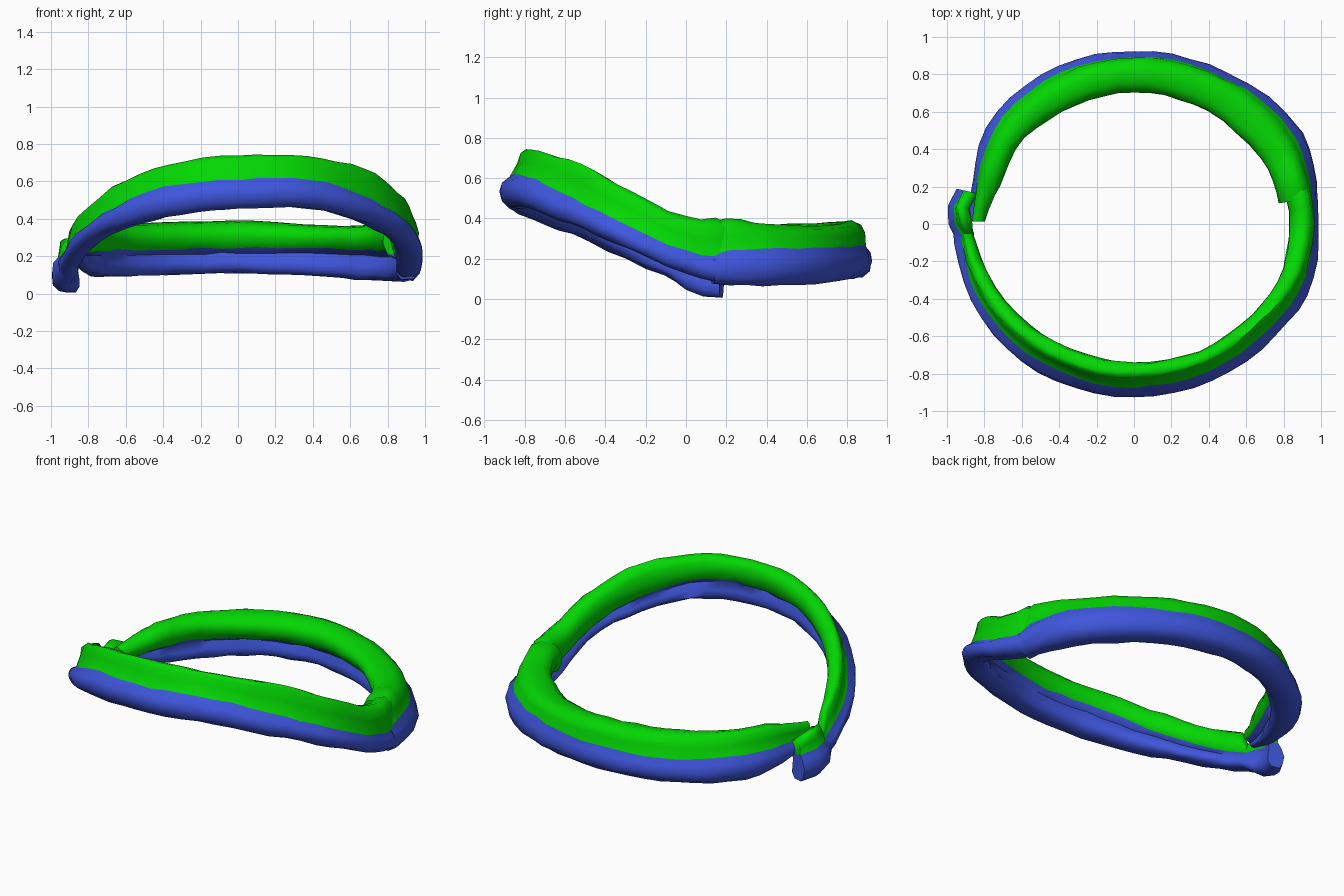
import bpy, bmesh, math, random
from mathutils import Vector

if "Cube" in bpy.data.objects:
    bpy.data.objects.remove(bpy.data.objects["Cube"])

random.seed(4)


def material(name, rgb):
    m = bpy.data.materials.new(name)
    m.diffuse_color = (*rgb, 1)
    m.use_nodes = True
    m.node_tree.nodes["Principled BSDF"].inputs["Base Color"].default_value = m.diffuse_color
    return m


BLUE = material("blue", (0.05, 0.095, 0.73))
GREEN = material("green", (0.001, 0.68, 0.001))
A, B = 0.99, 0.925  # radii of the outer oval

# angle, scale, bottom z, colour seam z, top z, green inset, green width, blue width
FRONT = [
    (168, .975, .01, .17, .25, .03, .08, .10),
    (174, 1.015, .01, .19, .30, .04, .08, .13),
    (180, 1.005, .05, .20, .29, .05, .08, .12),
    (183.5, .975, .09, .20, .215, .05, .05, .11),
    (187, .975, .12, .22, .35, .04, .07, .10),
    (200, .98, .20, .30, .43, .05, .09, .12),
    (220, .995, .32, .43, .57, .07, .10, .14),
    (245, 1.0, .41, .57, .69, .085, .105, .155),
    (270, 1.0, .455, .61, .74, .085, .10, .155),
    (295, 1.0, .455, .61, .735, .085, .09, .155),
    (320, 1.0, .37, .50, .67, .075, .095, .15),
    (336, 1.02, .28, .40, .57, .06, .115, .14),
    (360, 1.0, .13, .24, .41, .02, .14, .14),
    (370, 1.005, .085, .21, .40, .02, .15, .13),
    (374, 1.005, .08, .21, .38, .03, .15, .11),
]
BACK = [
    (9, 1.0, .08, .22, .38, .03, .18, .13),
    (14, 1.02, .07, .24, .40, .04, .185, .15),
    (30, 1.05, .065, .25, .37, .06, .20, .18),
    (45, 1.035, .075, .255, .365, .045, .215, .18),
    (60, 1.01, .09, .26, .37, .03, .205, .17),
    (90, 1.0, .11, .26, .39, .025, .195, .17),
    (120, 1.0, .10, .25, .38, .045, .185, .17),
    (145, .975, .09, .25, .37, .055, .14, .17),
    (158, .93, .11, .24, .36, .035, .135, .13),
    (168, .90, .14, .23, .33, .02, .11, .08),
    (179, .90, .20, .225, .30, .02, .07, .05),
]


def resample(rows, step=6):
    """Smooth the stations with a Catmull-Rom curve."""
    out = []
    for i in range(len(rows) - 1):
        p0, p1, p2 = rows[max(i - 1, 0)], rows[i], rows[i + 1]
        p3 = rows[min(i + 2, len(rows) - 1)]
        n = max(1, round((p2[0] - p1[0]) / step))
        for k in range(n):
            t = k / n
            row = [.5 * (2 * b + (c - a) * t + (2 * a - 5 * b + 4 * c - d) * t * t
                         + (3 * b - a - 3 * c + d) * t ** 3)
                   for a, b, c, d in zip(p0, p1, p2, p3)]
            row[0] = p1[0] + (p2[0] - p1[0]) * t
            out.append(row)
    return out + [list(rows[-1])]


def section(zb, zs, zt, inset, tg, tb):
    """Closed outline as (distance inward, height)."""
    h, g = zs - zb, zt - zs
    return [
        (.3 * tb, zb), (.07 * tb, zb + .2 * h), (0, zb + .5 * h),
        (.01, zb + .78 * h), (.02 + inset * .4, zs),             # outer seam
        (inset + .05 * tg, zs + .5 * g), (inset + .17 * tg, zs + .85 * g),
        (inset + .4 * tg, zt), (inset + .75 * tg, zt - .012),
        (inset + .96 * tg, zs + .7 * g), (inset + tg, zs + .3 * g),
        (max(tb * .85, inset + .85 * tg), zs - .1 * h),          # inner seam
        (tb * .88, zb + .72 * h),
        (tb * .97, zb + .45 * h), (tb, zb + .2 * h), (tb * .8, zb + .01 * h),
    ]


SEAM_OUT, SEAM_IN = 4, 11


def strap(name, rows):
    bm = bmesh.new()
    rings = []
    for ang, s, zb, zs, zt, inset, tg, tb in resample(rows):
        a = math.radians(ang)
        c, sn = math.cos(a), math.sin(a)
        base = Vector((A * c * s, B * sn * s, 0))
        inward = -Vector((c / A, sn / B, 0)).normalized()
        ring = []
        for u, z in section(zb, zs, zt, inset, tg, tb):
            u += random.uniform(-.005, .005)
            z += random.uniform(-.005, .005)
            ring.append(bm.verts.new(base + inward * u + Vector((0, 0, max(z, 0)))))
        rings.append(ring)
    n = len(rings[0])
    for r0, r1 in zip(rings, rings[1:]):
        for j in range(n):
            k = (j + 1) % n
            f = bm.faces.new((r0[j], r0[k], r1[k], r1[j]))
            f.material_index = 1 if SEAM_OUT <= j < SEAM_IN else 0
    # two-colour end caps
    for r in (rings[0], rings[-1]):
        bm.faces.new(r[:SEAM_OUT + 1] + r[SEAM_IN:])
        bm.faces.new(r[SEAM_OUT:SEAM_IN + 1]).material_index = 1
    bmesh.ops.recalc_face_normals(bm, faces=bm.faces)
    me = bpy.data.meshes.new(name)
    bm.to_mesh(me)
    bm.free()
    me.materials.append(BLUE)
    me.materials.append(GREEN)
    ob = bpy.data.objects.new(name, me)
    bpy.context.collection.objects.link(ob)
    bpy.ops.object.select_all(action='DESELECT')
    ob.select_set(True)
    bpy.context.view_layer.objects.active = ob
    bpy.ops.object.shade_smooth_by_angle(angle=math.radians(65))


strap("front_band", FRONT)
strap("back_band", BACK)
